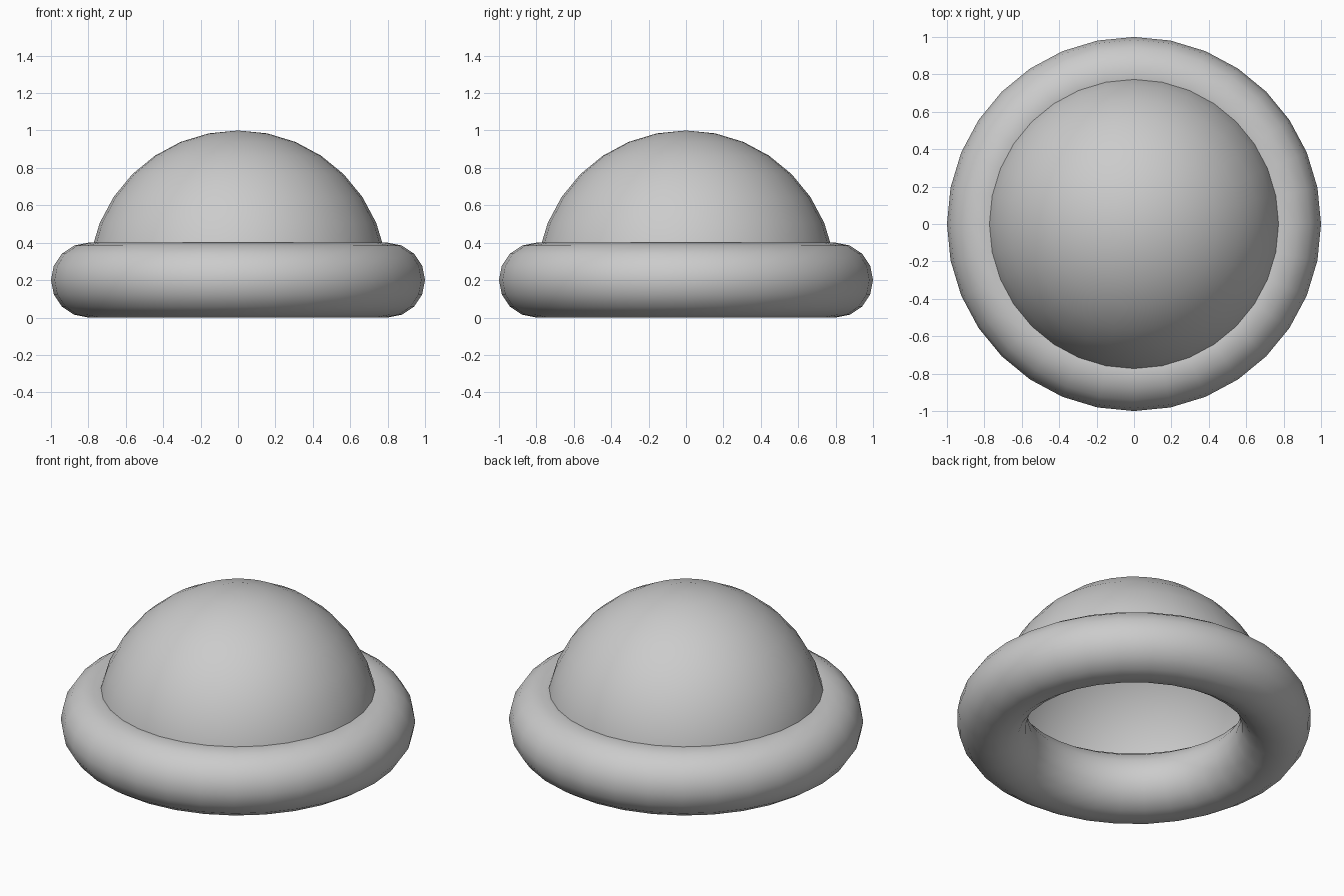
import bpy, bmesh

if "Cube" in bpy.data.objects:
    bpy.data.objects.remove(bpy.data.objects["Cube"])

# Rounded ring brim
bpy.ops.mesh.primitive_torus_add(major_radius=0.8, minor_radius=0.2,
                                 major_segments=32, minor_segments=16,
                                 location=(0, 0, 0.2))
brim = bpy.context.object
brim.name = "brim"
bpy.ops.object.shade_smooth()

# Open hollow dome: upper half of a sphere, its rim hidden inside the brim
bpy.ops.mesh.primitive_uv_sphere_add(segments=32, ring_count=16, radius=0.8,
                                     location=(0, 0, 0.2))
dome = bpy.context.object
dome.name = "dome"
bm = bmesh.new()
bm.from_mesh(dome.data)
bmesh.ops.delete(bm, geom=[v for v in bm.verts if v.co.z < -0.001], context='VERTS')
bm.to_mesh(dome.data)
bm.free()
bpy.ops.object.shade_smooth()
